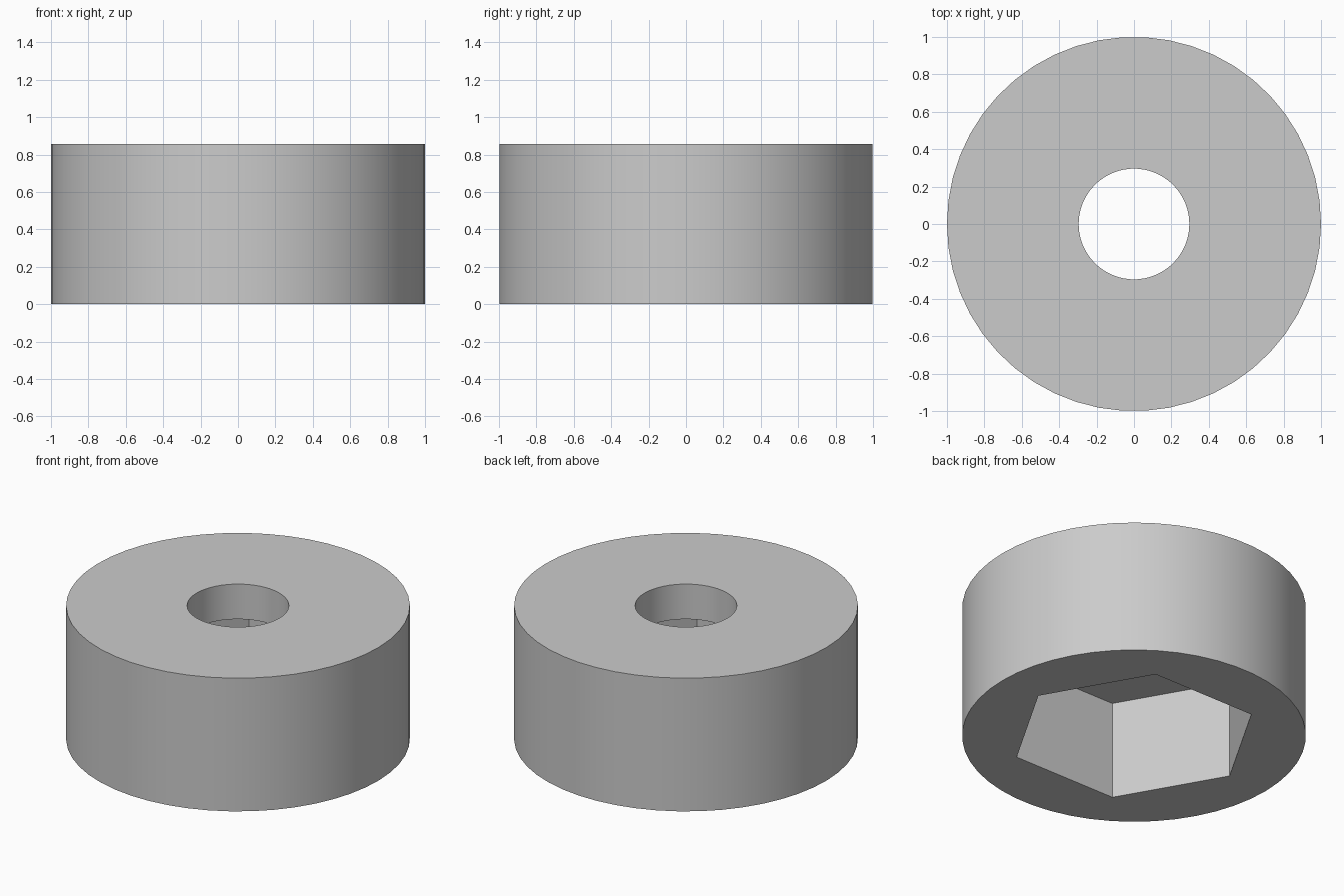
import bpy
import bmesh
import math

cube = bpy.data.objects.get("Cube")
if cube:
    bpy.data.objects.remove(cube, do_unlink=True)

HEIGHT, POCKET_DEPTH = 0.855, 0.63
OUTER_R, HOLE_R, HEX_R = 1.0, 0.296, 0.726
ROUND, HEX = 50, 6

grey = bpy.data.materials.new("plain grey")
grey.use_nodes = True
grey.diffuse_color = (0.6, 0.6, 0.6, 1)
grey.node_tree.nodes["Principled BSDF"].inputs["Base Color"].default_value = grey.diffuse_color

bm = bmesh.new()


def ring(radius, z, sides):
    """Closed loop of edges, first corner on +x."""
    verts = []
    for i in range(sides):
        a = math.tau * i / sides
        verts.append(bm.verts.new((radius * math.cos(a), radius * math.sin(a), z)))
    edges = [bm.edges.new((verts[i - 1], verts[i])) for i in range(sides)]
    return verts, edges


def wall(low, high):
    """Quads joining two rings with equal sides."""
    a, b = low[0], high[0]
    for i in range(len(a)):
        bm.faces.new((a[i - 1], a[i], b[i], b[i - 1]))


def flat(outer, inner):
    """Flat face with a hole in it."""
    bmesh.ops.triangle_fill(bm, use_beauty=True, edges=outer[1] + inner[1])


outer_low = ring(OUTER_R, 0, ROUND)
outer_high = ring(OUTER_R, HEIGHT, ROUND)
hex_low = ring(HEX_R, 0, HEX)
hex_high = ring(HEX_R, POCKET_DEPTH, HEX)
hole_low = ring(HOLE_R, POCKET_DEPTH, ROUND)
hole_high = ring(HOLE_R, HEIGHT, ROUND)

# Outer side, hexagonal pocket and round through hole
wall(outer_low, outer_high)
wall(hex_low, hex_high)
wall(hole_low, hole_high)

# Top, underside and pocket ceiling
flat(outer_high, hole_high)
flat(outer_low, hex_low)
flat(hex_high, hole_low)

bmesh.ops.recalc_face_normals(bm, faces=bm.faces[:])
mesh = bpy.data.meshes.new("round_knob_body")
bm.to_mesh(mesh)
bm.free()
mesh.materials.append(grey)

body = bpy.data.objects.new("round_knob_body", mesh)
bpy.context.collection.objects.link(body)
bpy.ops.object.select_all(action="DESELECT")
body.select_set(True)
bpy.context.view_layer.objects.active = body
bpy.ops.object.shade_smooth_by_angle(angle=math.radians(30))
